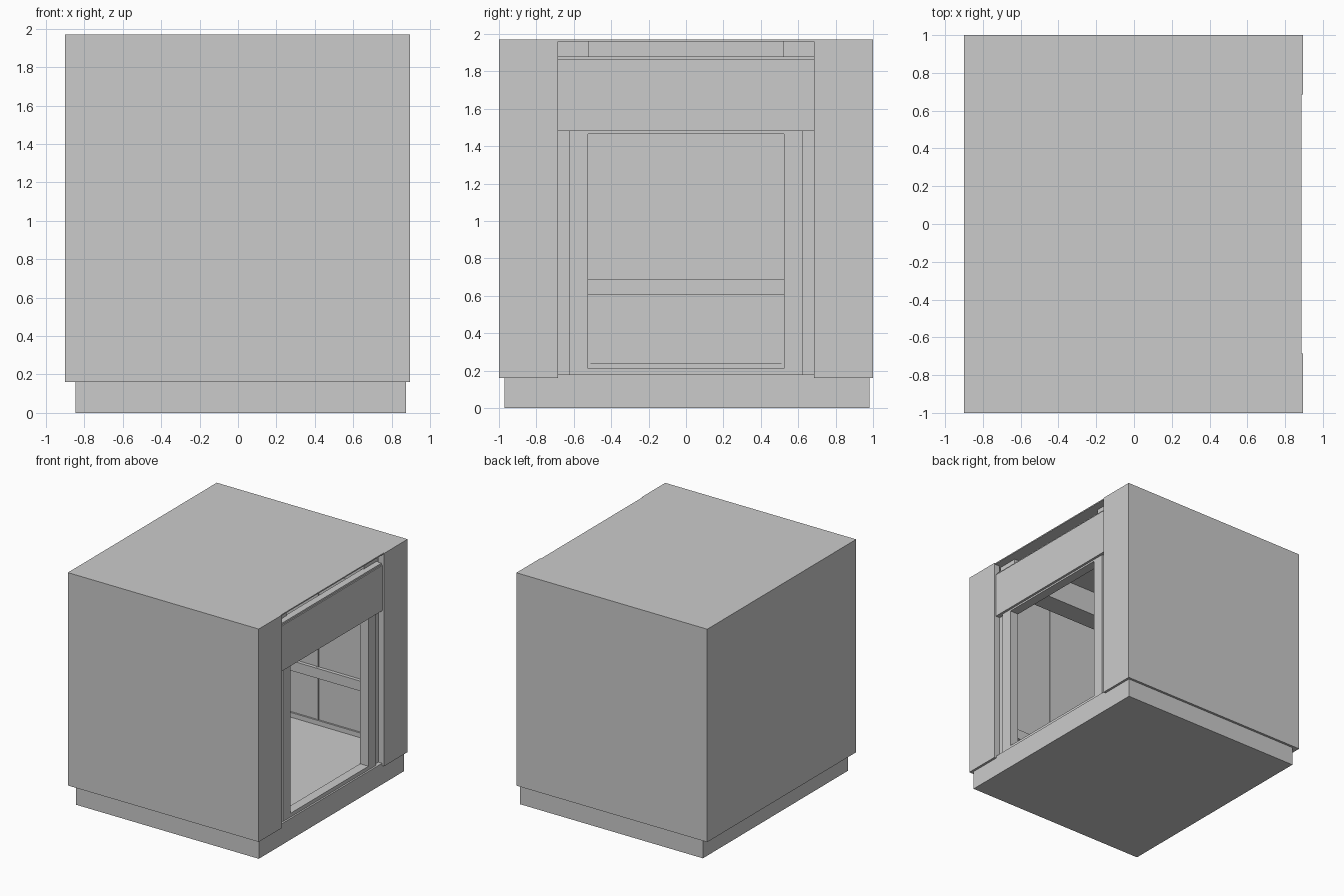
import bpy

if "Cube" in bpy.data.objects:
    bpy.data.objects.remove(bpy.data.objects["Cube"], do_unlink=True)

grey = bpy.data.materials.new("plain_grey")
colour = (0.6, 0.6, 0.6, 1)
grey.diffuse_color = colour
grey.use_nodes = True
grey.node_tree.nodes["Principled BSDF"].inputs["Base Color"].default_value = colour


def box(name, x, y, z):
    """Box from (low, high) extents on each axis."""
    bpy.ops.mesh.primitive_cube_add(size=1, location=[sum(a) / 2 for a in (x, y, z)])
    ob = bpy.context.object
    ob.name = name
    ob.scale = [a[1] - a[0] for a in (x, y, z)]
    bpy.ops.object.transform_apply(location=False, rotation=False, scale=True)
    ob.data.materials.append(grey)
    return ob


def pair(name, x, y, z):
    """Two boxes mirrored across y = 0."""
    box(name + "_back", x, y, z)
    box(name + "_front", x, (-y[1], -y[0]), z)


LEFT, RIGHT, BASE, TOP = -0.9, 0.895, 0.16, 1.97
FLOOR = 0.2

# Plinth, floor and outer shell
box("plinth", (-0.845, 0.875), (-0.97, 0.98), (0, 0.17))
box("floor", (LEFT, 0.8), (-0.99, 0.99), (BASE, FLOOR))
box("roof", (LEFT, 0.888), (-1, 1), (TOP - 0.01, TOP))
box("rear_wall", (LEFT, -0.85), (-1, 1), (BASE, TOP))
pair("side_wall", (LEFT, RIGHT), (0.95, 1), (BASE, TOP))

# Open face: pillars, lintel below a slot, and the door frame
pair("pillar", (0.84, RIGHT), (0.685, 1), (BASE, TOP))
box("lintel", (0.82, 0.88), (-0.69, 0.69), (1.48, 1.865))
box("lintel_cap", (0.81, 0.87), (-0.69, 0.69), (1.865, 1.88))
pair("frame_post", (0.78, 0.86), (0.525, 0.625), (FLOOR, 1.47))
pair("frame_filler", (0.78, 0.84), (0.625, 0.7), (BASE, 1.48))
box("frame_head", (0.78, 0.86), (-0.625, 0.625), (1.465, 1.48))
box("frame_sill", (0.78, 0.86), (-0.625, 0.625), (0.18, 0.212))
box("threshold", (0.78, 0.875), (-0.69, 0.69), (BASE, 0.18))

# Ceiling beams
pair("ceiling_beam", (-0.85, 0.82), (0.52, 0.7), (1.75, TOP - 0.01))

# Inner rails and skirting around the walls
for name, low, high, depth in (("mid_rail", 0.605, 0.69, 0.03), ("skirting", FLOOR, 0.24, 0.015)):
    pair("side_" + name, (-0.85, 0.84), (0.95 - depth, 0.95), (low, high))
    box("rear_" + name, (-0.85, -0.85 + depth), (-0.95, 0.95), (low, high))

# Slim battens over the panel joints
pair("side_batten", (0.08, 0.095), (0.942, 0.95), (FLOOR, TOP - 0.01))
pair("rear_batten", (-0.85, -0.842), (0.51, 0.525), (FLOOR, TOP - 0.01))
